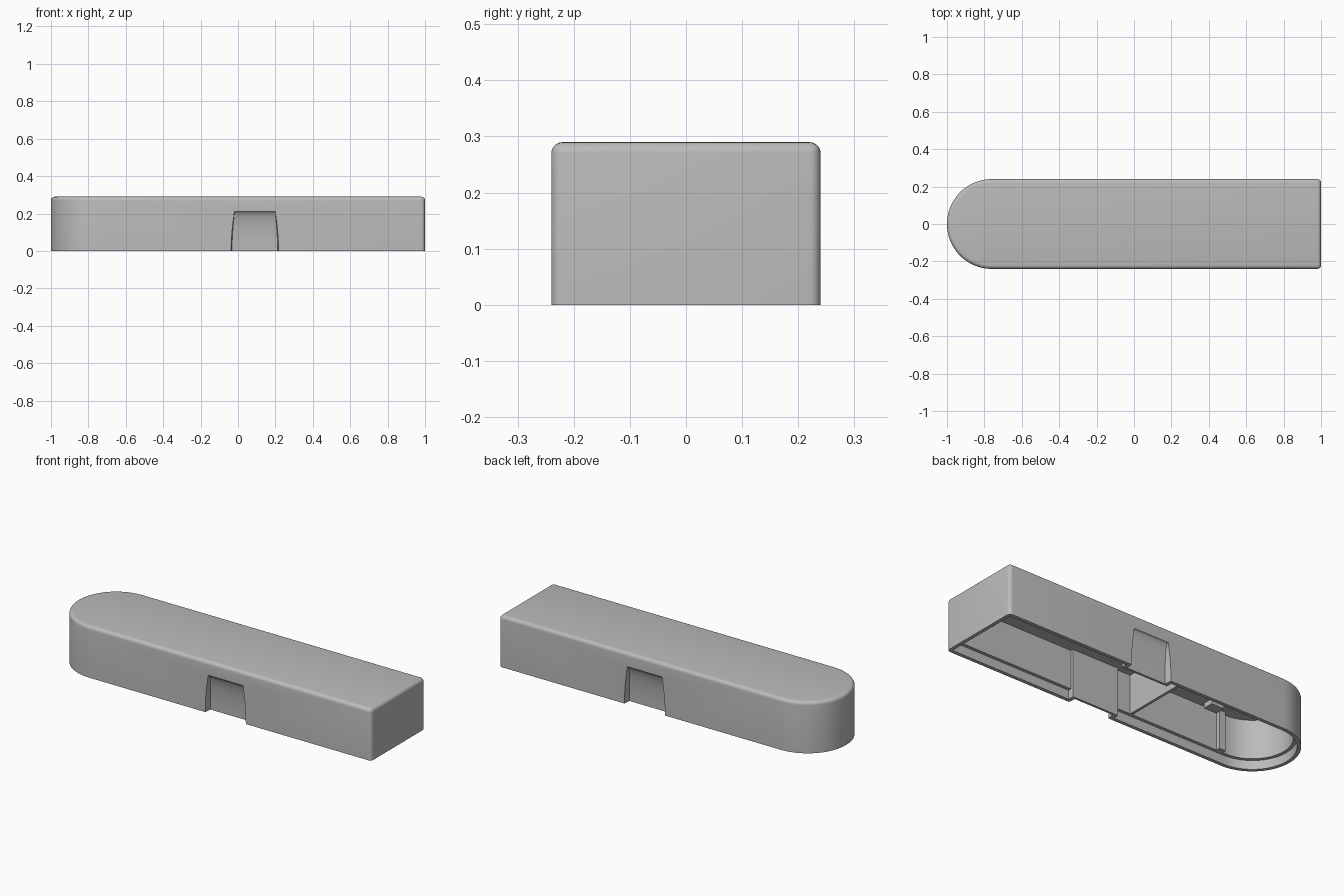
import bpy, bmesh, math

cube = bpy.data.objects.get("Cube")
if cube:
    bpy.data.objects.remove(cube, do_unlink=True)

HALF_W, HEIGHT = 0.24, 0.29
LIP_Z, CEILING = 0.05, 0.268

grey = bpy.data.materials.new("plain grey")
grey.use_nodes = True
GREY = (0.5, 0.5, 0.5, 1)
grey.diffuse_color = GREY
grey.node_tree.nodes["Principled BSDF"].inputs["Base Color"].default_value = GREY


def to_object(bm, name):
    bmesh.ops.recalc_face_normals(bm, faces=bm.faces)
    mesh = bpy.data.meshes.new(name)
    bm.to_mesh(mesh)
    bm.free()
    mesh.materials.append(grey)
    obj = bpy.data.objects.new(name, mesh)
    bpy.context.collection.objects.link(obj)
    return obj


def loft(name, rings):
    """Closed solid through equal rings of points."""
    bm = bmesh.new()
    rows = [[bm.verts.new(p) for p in ring] for ring in rings]
    n = len(rows[0])
    for a, b in zip(rows, rows[1:]):
        for i in range(n):
            j = (i + 1) % n
            bm.faces.new((a[i], a[j], b[j], b[i]))
    bm.faces.new(rows[0])
    bm.faces.new(rows[-1])
    return to_object(bm, name)


def outline(inset, z, segments=40):
    """Plan with one square end and one round end."""
    r = HALF_W - inset
    points = [(1 - inset, -r, z), (1 - inset, r, z)]
    for i in range(segments + 1):
        a = math.pi / 2 + math.pi * i / segments
        points.append((HALF_W - 1 + r * math.cos(a), r * math.sin(a), z))
    return points


def prism(name, inset, z0, z1):
    return loft(name, [outline(inset, z0), outline(inset, z1)])


def box(name, x0, x1, y0, y1, z0, z1):
    return loft(name, [[(x0, y0, z), (x1, y0, z), (x1, y1, z), (x0, y1, z)]
                       for z in (z0, z1)])


def combine(target, tool, operation):
    mod = target.modifiers.new("combine", "BOOLEAN")
    mod.operation, mod.solver, mod.object = operation, "EXACT", tool
    graph = bpy.context.evaluated_depsgraph_get()
    mesh = bpy.data.meshes.new_from_object(target.evaluated_get(graph))
    target.modifiers.clear()
    target.data = mesh
    bpy.data.objects.remove(tool, do_unlink=True)


# Outer cover with rounded top rim and rounded square-end corners
cover = prism("cover", 0, 0, HEIGHT)
bm = bmesh.new()
bm.from_mesh(cover.data)
soft = []
for e in bm.edges:
    a, b = (v.co for v in e.verts)
    on_top = min(a.z, b.z) > HEIGHT - 0.001
    end_corner = min(a.x, b.x) > 0.99 and abs(a.z - b.z) > 0.1
    if on_top or end_corner:
        soft.append(e)
bmesh.ops.bevel(bm, geom=soft, offset=0.02, segments=5, profile=0.5, affect="EDGES")
bm.to_mesh(cover.data)
bm.free()

# Hollow inside with a stepped rim
combine(cover, prism("lip_cutter", 0.02, -0.05, LIP_Z), "DIFFERENCE")
combine(cover, prism("cavity_cutter", 0.038, 0.02, CEILING), "DIFFERENCE")

# Finger scoops on both long sides, backed by thicker wall
SCOOP_X, SCOOP_TOP, DEPTH = 0.09, 0.212, 0.04
for side in (-1, 1):
    y0, y1 = sorted((side * 0.187, side * 0.23))
    combine(cover, box("scoop_backing", SCOOP_X - 0.145, SCOOP_X + 0.145,
                       y0, y1, 0, CEILING + 0.01), "UNION")
    rings = []
    for i in range(-1, 13):
        t = max(i, 0) / 12 * math.pi / 2
        z = SCOOP_TOP * math.sin(t) if i >= 0 else -0.03
        depth = DEPTH * math.cos(t)
        half = 0.11 + 0.02 * math.cos(t) ** 2
        inner = half - 0.2 * depth
        back, out = side * (HALF_W - depth), side * (HALF_W + 0.03)
        rings.append([(SCOOP_X - half, out, z), (SCOOP_X + half, out, z),
                      (SCOOP_X + inner, back, z), (SCOOP_X - inner, back, z)])
    combine(cover, loft("scoop_cutter", rings), "DIFFERENCE")

# Inner cross wall, ribs and small tabs
box("cross_wall", -0.16, -0.145, -0.205, 0.205, LIP_Z, CEILING + 0.005)
for side, label in ((-1, "front"), (1, "back")):
    y0, y1 = sorted((side * 0.18, side * 0.205))
    box(label + "_rib", -0.74, -0.7, y0, y1, LIP_Z, CEILING + 0.005)
box("ceiling_block", -0.68, -0.6, -0.18, -0.12, 0.24, CEILING + 0.005)
box("end_tab", 0.945, 0.97, 0.04, 0.06, 0.03, 0.06)

# Smooth shading with crisp edges
bpy.ops.object.select_all(action="DESELECT")
cover.select_set(True)
bpy.context.view_layer.objects.active = cover
bpy.ops.object.shade_smooth_by_angle(angle=math.radians(30))
